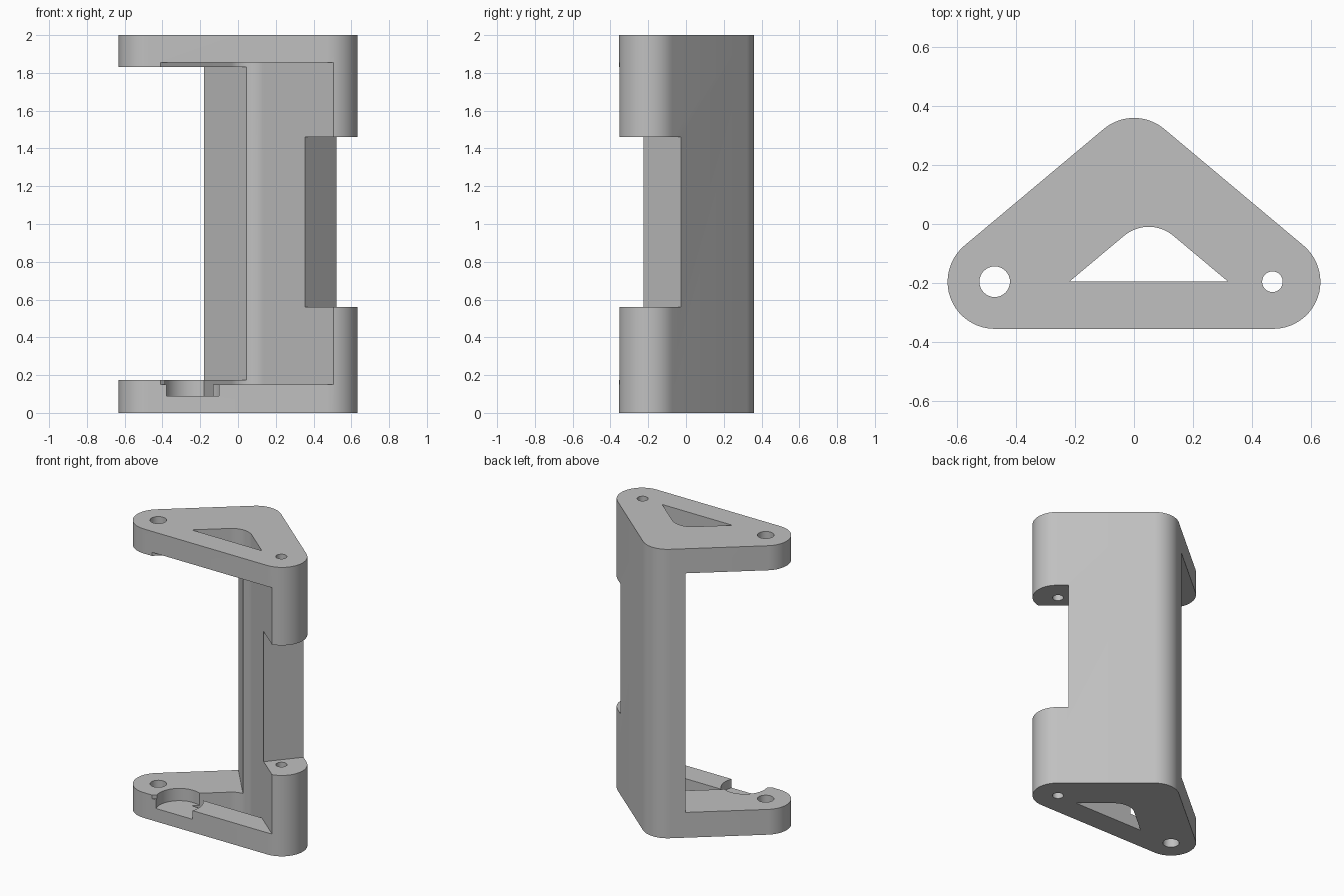
import bpy, bmesh, math
from mathutils import Vector

if "Cube" in bpy.data.objects:
    bpy.data.objects.remove(bpy.data.objects["Cube"], do_unlink=True)

grey = bpy.data.materials.new("plain grey")
grey.use_nodes = True
colour = (0.53, 0.53, 0.53, 1)
grey.diffuse_color = colour
grey.node_tree.nodes["Principled BSDF"].inputs["Base Color"].default_value = colour


def arc(cx, cy, r, start, end, steps=20):
    """Points along an arc, angles in degrees."""
    angles = [math.radians(start + (end - start) * i / steps) for i in range(steps + 1)]
    return [(cx + r * math.cos(a), cy + r * math.sin(a)) for a in angles]


def prism(name, points, z0, z1):
    """Extrude a closed counterclockwise profile from z0 to z1."""
    bm = bmesh.new()
    face = bm.faces.new([bm.verts.new((x, y, z0)) for x, y in points])
    top = bmesh.ops.extrude_face_region(bm, geom=[face])["geom"]
    bmesh.ops.translate(bm, verts=[v for v in top if isinstance(v, bmesh.types.BMVert)],
                        vec=Vector((0, 0, z1 - z0)))
    bmesh.ops.recalc_face_normals(bm, faces=bm.faces)
    mesh = bpy.data.meshes.new(name)
    bm.to_mesh(mesh)
    bm.free()
    mesh.materials.append(grey)
    obj = bpy.data.objects.new(name, mesh)
    bpy.context.collection.objects.link(obj)
    return obj


def cut(body, name, points, z0, z1):
    """Subtract a prism from the body and discard it."""
    cutter = prism(name, points, z0, z1)
    cutter.hide_render = True
    mod = body.modifiers.new(name, 'BOOLEAN')
    mod.operation = 'DIFFERENCE'
    mod.solver = 'EXACT'
    mod.object = cutter
    bpy.context.view_layer.objects.active = body
    bpy.ops.object.modifier_apply(modifier=mod.name)
    bpy.data.objects.remove(cutter, do_unlink=True)


# Rounded triangular body
R, HX, HY, APEX = 0.16, 0.473, -0.196, 0.2
lean = math.degrees(math.atan2(HX, APEX - HY))   # direction of the side normals
outline = (arc(HX, HY, R, -90, lean) + arc(0, APEX, R, lean, 180 - lean)
           + arc(-HX, HY, R, 180 - lean, 270))
body = prism("bracket", outline, 0, 2)


# Triangular inner profile with a rounded apex, open down to base_y
def inner(base_y):
    tip_x, tip_y = 0.05, 0.03
    half = (tip_y - base_y) * HX / (APEX - HY)
    r = 0.13
    cy = tip_y - r / math.sin(math.radians(lean))
    return [(tip_x - half, base_y), (tip_x + half, base_y)] + arc(tip_x, cy, r, lean, 180 - lean)


cut(body, "front_cavity", inner(-0.5), 0.15, 1.855)
cut(body, "end_plate_window", inner(-0.195), -0.1, 2.1)

# Side openings, cut square to the sloping walls
cut(body, "right_opening", [(-1.2, -0.6), (0.11, -0.6), (0.11, -0.088), (-0.5, 0.645), (-1.2, 0.645)],
    0.175, 1.83)
cut(body, "left_opening", [(0.22, -0.6), (1.2, -0.6), (1.2, 0.6), (1.05, 0.6), (0.22, -0.385)],
    0.56, 1.46)

# Round recess in the front of the lower plate
cut(body, "round_recess", arc(-0.24, -0.3, 0.15, 0, 352.5, 47), 0.09, 0.5)

# Pin holes through the end plates
for x, r in ((-HX, 0.052), (HX - 0.003, 0.035)):
    cut(body, "pin_hole", arc(x, HY, r, 0, 348.75, 31), -0.1, 2.1)

# Smooth the curved walls, keep the edges sharp
bpy.ops.object.select_all(action='DESELECT')
body.select_set(True)
bpy.context.view_layer.objects.active = body
bpy.ops.object.shade_smooth_by_angle(angle=math.radians(25))
